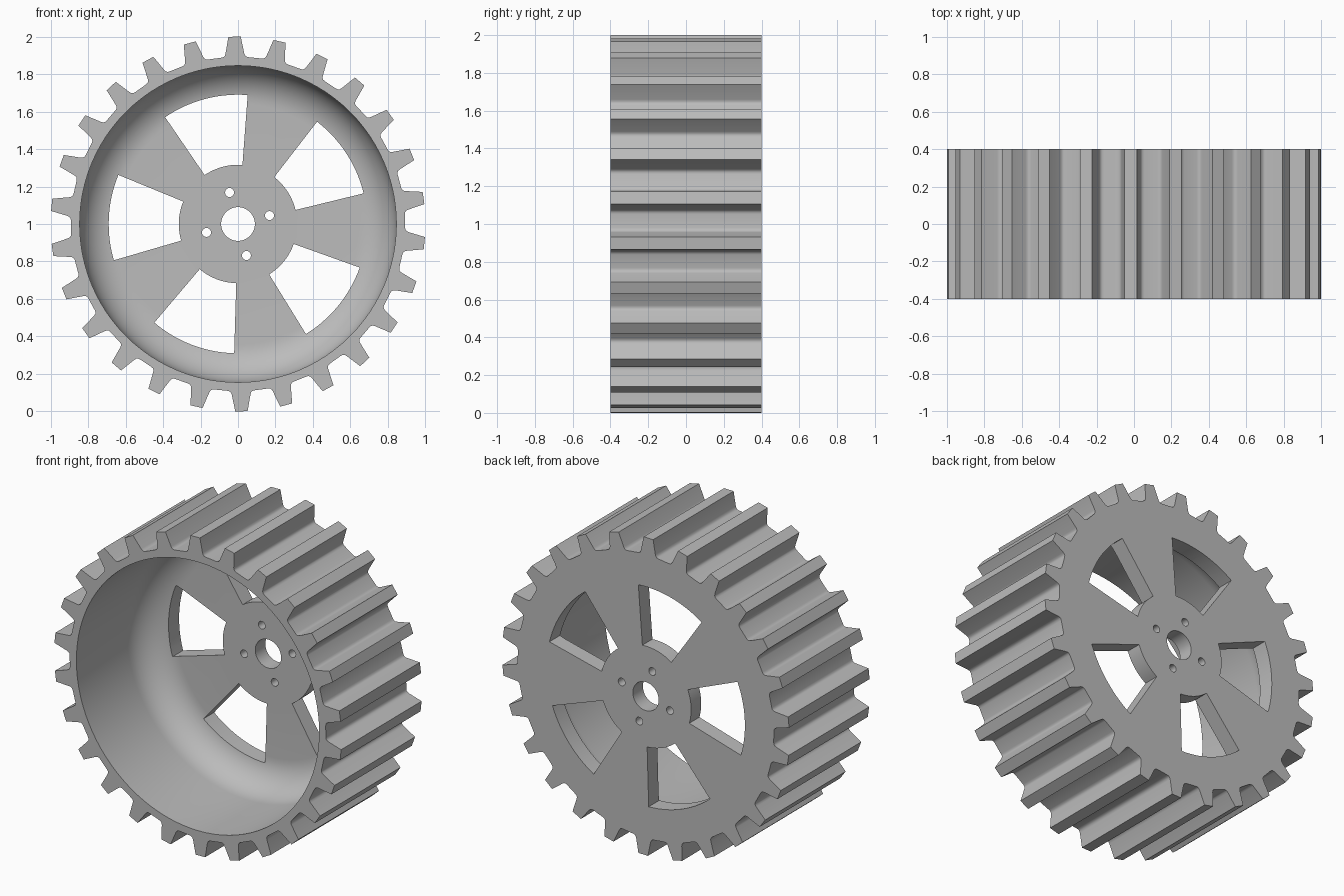
import bpy, bmesh
from math import sin, cos, pi, radians
from mathutils import Matrix

if "Cube" in bpy.data.objects:
    bpy.data.objects.remove(bpy.data.objects["Cube"], do_unlink=True)

TEETH, HOLES, HALF_WIDTH, SEGMENTS = 26, 5, 0.4, 96
FLOOR_Y = 0.3           # inner face of the web
BORE, FILLET = 0.845, 0.2

grey = bpy.data.materials.new("plain grey")
grey.use_nodes = True
colour = (0.5, 0.5, 0.5, 1)
grey.diffuse_color = colour
grey.node_tree.nodes["Principled BSDF"].inputs["Base Color"].default_value = colour


def polar(radius, angle):
    return radius * cos(angle), radius * sin(angle)


def arc(radius, start, end, steps):
    return [polar(radius, start + (end - start) * i / steps) for i in range(steps + 1)]


def circle(radius, steps, cx=0, cz=0):
    return [(cx + x, cz + z) for x, z in arc(radius, 0, 2 * pi, steps)[:-1]]


def finish(name, bm):
    bmesh.ops.recalc_face_normals(bm, faces=bm.faces)
    mesh = bpy.data.meshes.new(name)
    bm.to_mesh(mesh)
    bm.free()
    mesh.materials.append(grey)
    obj = bpy.data.objects.new(name, mesh)
    bpy.context.collection.objects.link(obj)
    obj.location.z = 1
    return obj


def prism(name, outline, y0, y1):
    bm = bmesh.new()
    face = bm.faces.new([bm.verts.new((x, y0, z)) for x, z in outline])
    new = bmesh.ops.extrude_face_region(bm, geom=[face])["geom"]
    verts = [v for v in new if isinstance(v, bmesh.types.BMVert)]
    bmesh.ops.translate(bm, verts=verts, vec=(0, y1 - y0, 0))
    return finish(name, bm)


def lathe(name, profile):
    bm = bmesh.new()
    verts = [bm.verts.new((r, y, 0)) for r, y in profile]
    edges = [bm.edges.new(pair) for pair in zip(verts, verts[1:])]
    bmesh.ops.spin(bm, geom=verts + edges, cent=(0, 0, 0), axis=(0, 1, 0),
                   angle=2 * pi, steps=SEGMENTS, use_duplicate=False)
    bmesh.ops.remove_doubles(bm, verts=bm.verts, dist=0.0001)
    # close both ends with flat discs
    bmesh.ops.holes_fill(bm, edges=[e for e in bm.edges if e.is_boundary], sides=0)
    return finish(name, bm)


# Toothed outer body: half tooth as (sideways offset, radius), mirrored
half_tooth = [(0.072, 0.889), (0.061, 0.892), (0.054, 0.899), (0.050, 0.91), (0.033, 0.9995)]
tooth = [(-s, r) for s, r in half_tooth] + [(s, r) for s, r in reversed(half_tooth)]
outline = []
for i in range(TEETH):
    turn = Matrix.Rotation(-radians(1.05) + 2 * pi * i / TEETH, 2)
    # clockwise order follows the tooth from left to right
    turn = Matrix.Rotation(radians(1.05) - 2 * pi * i / TEETH, 2)
    c, s = turn[0][0], abs(turn[1][0]) * (1 if sin(radians(1.05) - 2 * pi * i / TEETH) >= 0 else -1)
    outline += [(c * x - s * z, s * x + c * z) for x, z in tooth]
wheel = prism("toothed_wheel", outline, -HALF_WIDTH, HALF_WIDTH)

# Deep front recess with a rounded inner corner
corner = [(BORE - FILLET + FILLET * cos(a), FLOOR_Y - FILLET + FILLET * sin(a))
          for a in [i * pi / 24 for i in range(13)]]
cutters = [lathe("recess_cutter", [(BORE, -HALF_WIDTH - 0.1)] + corner)]

# Five windows between the spokes
for i in range(HOLES):
    mid, half = radians(105) + 2 * pi * i / HOLES, radians(19.3)
    window = arc(0.69, mid - half, mid + half, 14) + arc(0.316, mid + half, mid - half, 10)
    cutters.append(prism("window_cutter", window, 0, 0.6))

# Axle hole and four bolt holes
cutters.append(prism("axle_cutter", circle(0.09, 48), 0, 0.6))
for i in range(4):
    centre = polar(0.174, radians(15) + i * pi / 2)
    cutters.append(prism("bolt_cutter", circle(0.024, 24, *centre), 0, 0.6))

for cutter in cutters:
    cutter.hide_render = True
    cut = wheel.modifiers.new("cut", "BOOLEAN")
    cut.operation, cut.solver, cut.object = "DIFFERENCE", "EXACT", cutter

# Apply the cuts and drop the cutters
bpy.context.view_layer.update()
graph = bpy.context.evaluated_depsgraph_get()
result = bpy.data.meshes.new_from_object(wheel.evaluated_get(graph))
wheel.modifiers.clear()
wheel.data = result
for cutter in cutters:
    bpy.data.objects.remove(cutter, do_unlink=True)

bpy.ops.object.select_all(action="DESELECT")
wheel.select_set(True)
bpy.context.view_layer.objects.active = wheel
bpy.ops.object.shade_smooth_by_angle(angle=radians(30))
